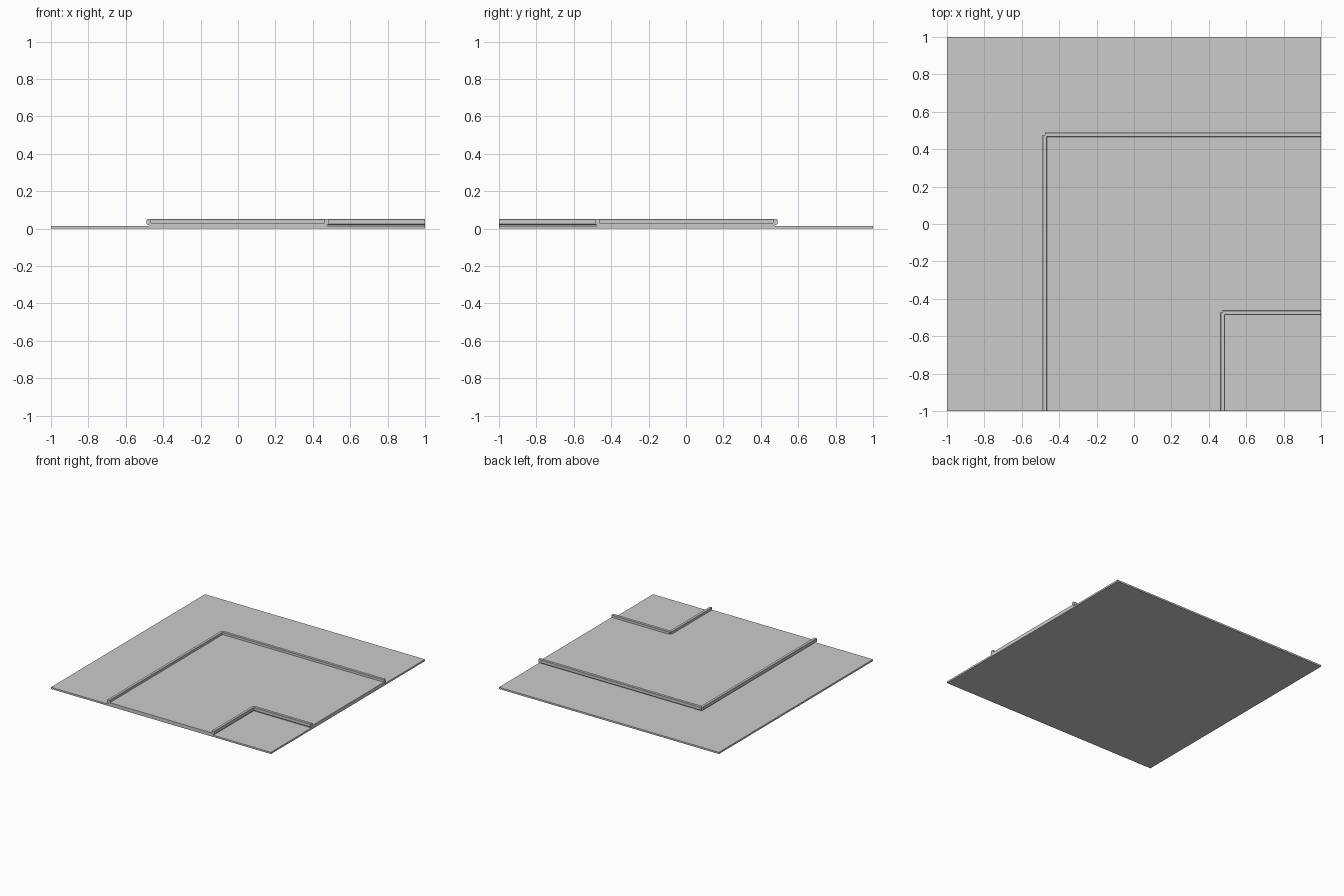
import bpy, bmesh

cube = bpy.data.objects.get("Cube")
if cube:
    bpy.data.objects.remove(cube, do_unlink=True)

grey = bpy.data.materials.new("concrete_grey")
grey.use_nodes = True
GREY = (0.6, 0.6, 0.6, 1)
grey.diffuse_color = GREY
grey.node_tree.nodes["Principled BSDF"].inputs["Base Color"].default_value = GREY


def finish(name, bm):
    bmesh.ops.remove_doubles(bm, verts=bm.verts, dist=1e-5)
    bmesh.ops.recalc_face_normals(bm, faces=bm.faces)
    mesh = bpy.data.meshes.new(name)
    bm.to_mesh(mesh)
    bm.free()
    mesh.materials.append(grey)
    obj = bpy.data.objects.new(name, mesh)
    bpy.context.collection.objects.link(obj)


def prism(name, outline, z0, z1):
    """Extrude a flat outline from z0 up to z1."""
    bm = bmesh.new()
    face = bm.faces.new([bm.verts.new((x, y, z0)) for x, y in outline])
    top = bmesh.ops.extrude_face_region(bm, geom=[face])["geom"]
    verts = [v for v in top if isinstance(v, bmesh.types.BMVert)]
    bmesh.ops.translate(bm, verts=verts, vec=(0, 0, z1 - z0))
    finish(name, bm)


def kerb(name, c, profile, notch=0.012):
    """Sweep a profile of (offset, height) round an L with a notched outer corner."""
    bm = bmesh.new()
    rings = []
    for d, z in profile:
        n = min(d, notch)
        path = [(-c - d, -1), (-c - d, c + n), (-c - n, c + n),
                (-c - n, c + d), (1, c + d)]
        rings.append([bm.verts.new((x, y, z)) for x, y in path])
    for a, b in zip(rings, rings[1:] + rings[:1]):
        for i in range(len(a) - 1):
            bm.faces.new((a[i], a[i + 1], b[i + 1], b[i]))
    for end in (0, -1):
        bm.faces.new([r[end] for r in rings])
    bmesh.ops.dissolve_degenerate(bm, dist=1e-5, edges=bm.edges)
    finish(name, bm)


# Thin ground plate
prism("ground_plate", [(-1, -1), (1, -1), (1, 1), (-1, 1)], 0, 0.014)

# Raised L-shaped pavement
E = 0.475
prism("raised_pavement",
      [(-E, -1), (E, -1), (E, -E), (1, -E), (1, E), (-E, E)], 0.01, 0.03)

# Kerbs overhanging the pavement edges, lip facing away from the pavement
WIDTH = 0.024
lip = [(0, 0.028), (0, 0.048), (0.002, 0.05), (0.022, 0.05),
       (WIDTH, 0.048), (WIDTH, 0.025), (0.02, 0.021), (0.01, 0.019)]
kerb("outer_kerb", 0.465, lip)
kerb("inner_kerb", -0.486, [(WIDTH - d, z) for d, z in lip])
